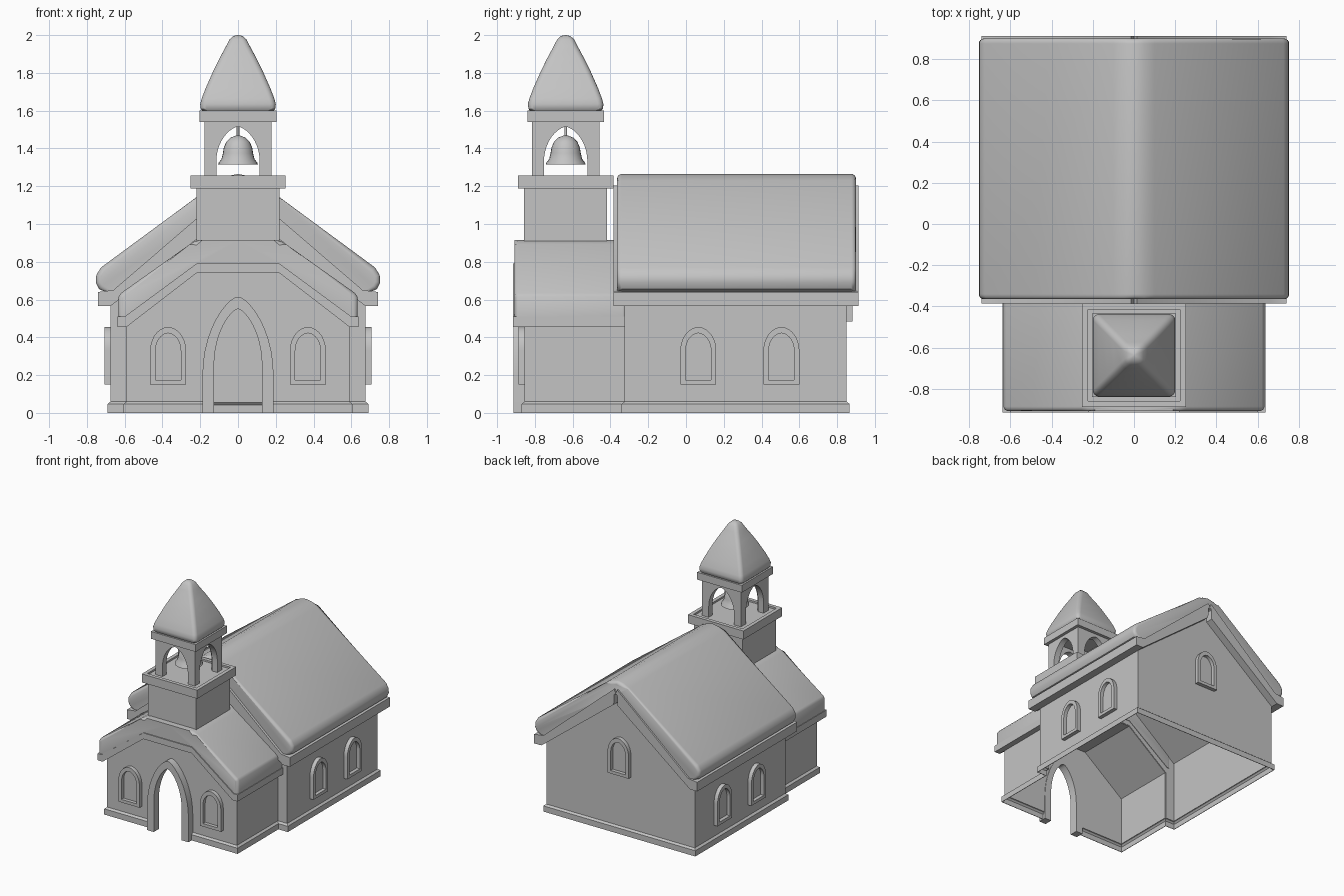
import bpy, bmesh, math
from mathutils import Matrix, Vector

cube = bpy.data.objects.get("Cube")
if cube:
    bpy.data.objects.remove(cube, do_unlink=True)

GREY = (0.55, 0.55, 0.55, 1)
stone = bpy.data.materials.new("plain_grey")
stone.use_nodes = True
stone.diffuse_color = GREY
stone.node_tree.nodes["Principled BSDF"].inputs["Base Color"].default_value = GREY

TOWER_Y = -0.637
THIN = 0.006
FOOT = 0.058
parts = []


def finish(name, bm, matrix=None):
    bmesh.ops.recalc_face_normals(bm, faces=bm.faces)
    mesh = bpy.data.meshes.new(name)
    bm.to_mesh(mesh)
    bm.free()
    mesh.materials.append(stone)
    if matrix:
        mesh.transform(matrix)
    ob = bpy.data.objects.new(name, mesh)
    bpy.context.collection.objects.link(ob)
    parts.append(ob)


def turn(deg, y=0):
    return Matrix.Translation((0, y, 0)) @ Matrix.Rotation(math.radians(deg), 4, 'Z')


def box(name, x0, x1, y0, y1, z0, z1):
    bm = bmesh.new()
    bmesh.ops.create_cube(bm, size=1)
    for v in bm.verts:
        v.co = Vector(((x0, x1)[v.co.x > 0], (y0, y1)[v.co.y > 0], (z0, z1)[v.co.z > 0]))
    finish(name, bm)


def tower_box(name, r, z0, z1):
    box(name, -r, r, TOWER_Y - r, TOWER_Y + r, z0, z1)


def sym(half):
    """Close a half outline by mirroring it across x = 0."""
    return half + [(-x, z) for x, z in reversed(half) if x > 1e-6]


def arch(w, base, spring, apex, point=0.5, n=10):
    """Right half of an arch from foot to tip; point blends round to pointed."""
    h = apex - spring
    r = (w * w + h * h) / (2 * w)
    pts = [(w, base)]
    for i in range(n):
        t = math.pi / 2 * i / n
        up = h * math.sin(t)
        pointed = w - r + math.sqrt(r * r - up * up)
        pts.append((w * math.cos(t) * (1 - point) + pointed * point, spring + up))
    return pts + [(0, apex)]


def prism(name, pts, y0, y1, matrix=None, soft=0, soft_count=0):
    """Extrude an x-z outline along y; optionally round the ends of its first edges."""
    bm = bmesh.new()
    a = [bm.verts.new((x, y0, z)) for x, z in pts]
    b = [bm.verts.new((x, y1, z)) for x, z in pts]
    bm.faces.new(a)
    bm.faces.new(b)
    n = len(pts)
    for i in range(n):
        j = (i + 1) % n
        bm.faces.new((a[i], a[j], b[j], b[i]))
    if soft:
        outer = {i % n for i in range(-soft_count, soft_count + 1)}
        edges = [bm.edges.get((s[i], s[(i + 1) % n])) for s in (a, b)
                 for i in outer if (i + 1) % n in outer]
        bmesh.ops.bevel(bm, geom=edges, offset=soft, segments=4, profile=0.5, affect='EDGES')
    finish(name, bm, matrix)


def ring(name, outer, inner, y0, y1, matrix=None):
    """Frame between two outlines with equal point counts."""
    bm = bmesh.new()
    loops = [[bm.verts.new((x, y, z)) for x, z in pts]
             for pts, y in ((outer, y0), (outer, y1), (inner, y1), (inner, y0))]
    n = len(outer)
    for k in range(4):
        p, q = loops[k], loops[(k + 1) % 4]
        for i in range(n):
            j = (i + 1) % n
            bm.faces.new((p[i], p[j], q[j], q[i]))
    finish(name, bm, matrix)


def loft(name, profile, outline, y):
    """Stack outlines of varying radius upwards."""
    bm = bmesh.new()
    rows = [[bm.verts.new((px, py + y, z)) for px, py in outline(r)] for r, z in profile]
    for p, q in zip(rows, rows[1:]):
        for i in range(len(p)):
            j = (i + 1) % len(p)
            bm.faces.new((p[i], p[j], q[j], q[i]))
    bm.faces.new(rows[0])
    bm.faces.new(rows[-1])
    finish(name, bm)


def circle(r):
    return [(r * math.cos(math.tau * i / 24), r * math.sin(math.tau * i / 24)) for i in range(24)]


def square(r):
    return [(r, r), (-r, r), (-r, -r), (r, -r)]


def soft_square(r):
    c = min(0.03, r * 0.6)
    pts = []
    for k, (sx, sy) in enumerate(square(1)):
        for i in range(5):
            a = k * math.pi / 2 + i * math.pi / 8
            pts.append((sx * (r - c) + c * math.cos(a), sy * (r - c) + c * math.sin(a)))
    return pts


def skirt(name, path, side):
    """Thin plinth shell: a sloped ledge out from the wall path, then down to the ground."""
    section = [(0, 0.06), (1, 0.047), (1, 0), (0.75, 0), (0.75, 0.043), (0, 0.056)]
    bm = bmesh.new()
    rows = [[bm.verts.new((side * (x + dx * t), y + dy * t, z)) for x, y, dx, dy in path]
            for t, z in section]
    for k, p in enumerate(rows):
        q = rows[(k + 1) % len(rows)]
        for i in range(len(p) - 1):
            bm.faces.new((p[i], p[i + 1], q[i + 1], q[i]))
    for end in (0, -1):
        bm.faces.new([row[end] for row in rows])
    finish(name, bm)


def window(name, cx, base, wall, matrix=None):
    """Arched frame with a sill and a recessed pane, on a wall facing -y."""
    def shape(w, lift, top):
        half = [(0, base + lift)] + arch(w, base + lift, base + 0.18, base + top, 0.2)
        return [(x + cx, z) for x, z in sym(half)]
    inner = shape(0.067, 0.025, 0.272)
    ring(name + "_frame", shape(0.095, 0, 0.305), inner, wall - 0.032, wall + 0.004, matrix)
    prism(name + "_pane", inner, wall - 0.003, wall + 0.004, matrix)


# Nave gable walls; the front one opens into the porch
gable = [(0, 1.12), (0.675, 0.6), (0.675, FOOT)]
porch_gap = [(0.59, FOOT), (0.59, 0.46), (0.22, 0.745), (0, 0.745)]
prism("nave_back_wall", sym(gable), 0.85 - THIN, 0.85)
prism("nave_front_wall", sym(gable + porch_gap), -0.325, -0.325 + THIN)

# Porch front wall with its doorway
door_hole = arch(0.127, 0, 0.25, 0.55)
wall_hole = arch(0.14, FOOT, 0.25, 0.565)
prism("porch_front_wall", sym([(0, 0.765), (0.22, 0.765), (0.59, 0.48), (0.59, FOOT)] + wall_hole),
      -0.855, -0.855 + THIN)
prism("door_frame", sym(list(reversed(arch(0.188, 0, 0.2, 0.615))) + door_hole), -0.912, -0.845)

# Side walls and plinth; each plinth point has its outward step
D = 0.016
plinth_path = [(0.15, -0.855, 0, -D), (0.59, -0.855, D, -D), (0.59, -0.325, D, -D),
               (0.675, -0.325, D, -D), (0.675, 0.85, D, D), (0, 0.85, 0, D)]
for s, side in ((1, "left"), (-1, "right")):
    for name, x, y0, y1, top in (("nave", 0.675, -0.325, 0.85, 0.61),
                                 ("porch", 0.59, -0.855, -0.325, 0.49)):
        a, b = sorted((s * x, s * (x - THIN)))
        box(side + "_" + name + "_wall", a, b, y0, y1, FOOT, top)
    skirt(side + "_plinth", plinth_path, s)

# Nave roof and the trim beneath it, notched at the ridge
nave_roof = [(0, 1.265), (0.05, 1.255), (0.1, 1.23), (0.725, 0.77), (0.75, 0.73),
             (0.753, 0.69), (0.735, 0.655), (0.7, 0.64), (0.66, 0.64), (0, 1.165)]
prism("nave_roof", sym(nave_roof), -0.365, 0.9, soft=0.025, soft_count=7)
nave_trim = [(0, 1.175), (0.015, 1.205), (0.66, 0.65), (0.74, 0.64), (0.74, 0.565),
             (0.675, 0.565), (0.018, 1.076), (0.014, 1.16), (0, 1.17)]
prism("nave_roof_trim", sym(nave_trim), -0.385, 0.913)

# Porch roof and trim
porch_roof = [(0, 0.915), (0.19, 0.915), (0.225, 0.91), (0.255, 0.893), (0.62, 0.634),
              (0.633, 0.615), (0.633, 0.51), (0.6, 0.51), (0.22, 0.785), (0, 0.785)]
prism("porch_roof", sym(porch_roof), -0.907, -0.315, soft=0.022, soft_count=6)
porch_trim = [(0, 0.79), (0.22, 0.79), (0.6, 0.51), (0.637, 0.51), (0.637, 0.455),
              (0.59, 0.455), (0.22, 0.74), (0, 0.74)]
prism("porch_roof_trim", sym(porch_trim), -0.915, -0.322)

# Windows
for x in (-0.37, 0.37):
    window("porch_window", x, 0.15, -0.855)
for y in (0.065, 0.505):
    window("left_window", y, 0.15, -0.675, turn(90))
    window("right_window", -y, 0.15, -0.675, turn(-90))
window("back_window", 0, 0.485, -0.85, turn(180))

# Tower base, with a shallow rim around its deck
tower_box("tower_base", 0.22, 0.8, 1.2)
tower_box("tower_deck", 0.24, 1.19, 1.243)
upright = Matrix(((1, 0, 0, 0), (0, 0, 1, TOWER_Y), (0, 1, 0, 0), (0, 0, 0, 1)))
ring("tower_rim", square(0.252), square(0.222), 1.187, 1.257, upright)

# Belfry: four arched walls, cornice and spire
opening = arch(0.115, 1.24, 1.33, 1.515)
for k in range(4):
    prism("belfry_wall", sym([(0, 1.55), (0.178, 1.55), (0.178, 1.24)] + opening),
          -0.178, -0.128, turn(90 * k, TOWER_Y))
tower_box("belfry_cornice", 0.203, 1.54, 1.6)
loft("spire", [(0.185, 1.595), (0.197, 1.61), (0.2, 1.635), (0.192, 1.665), (0.171, 1.72),
               (0.131, 1.81), (0.099, 1.875), (0.064, 1.94), (0.045, 1.977), (0.025, 1.995),
               (0.004, 2.0)], soft_square, TOWER_Y)

# Hollow bell and hanger
loft("bell", [(0.01, 1.455), (0.055, 1.43), (0.07, 1.38), (0.078, 1.345), (0.096, 1.316),
              (0.105, 1.315), (0.102, 1.325), (0.087, 1.345), (0.08, 1.375),
              (0.075, 1.405), (0.062, 1.435), (0.04, 1.457), (0.012, 1.468)], circle, TOWER_Y)
loft("bell_hanger", [(0.007, 1.45), (0.007, 1.55)], circle, TOWER_Y)

# Smooth the rounded parts, keep corners crisp
for ob in bpy.context.selected_objects:
    ob.select_set(False)
for ob in parts:
    ob.select_set(True)
bpy.context.view_layer.objects.active = parts[0]
bpy.ops.object.shade_smooth_by_angle(angle=math.radians(35))
